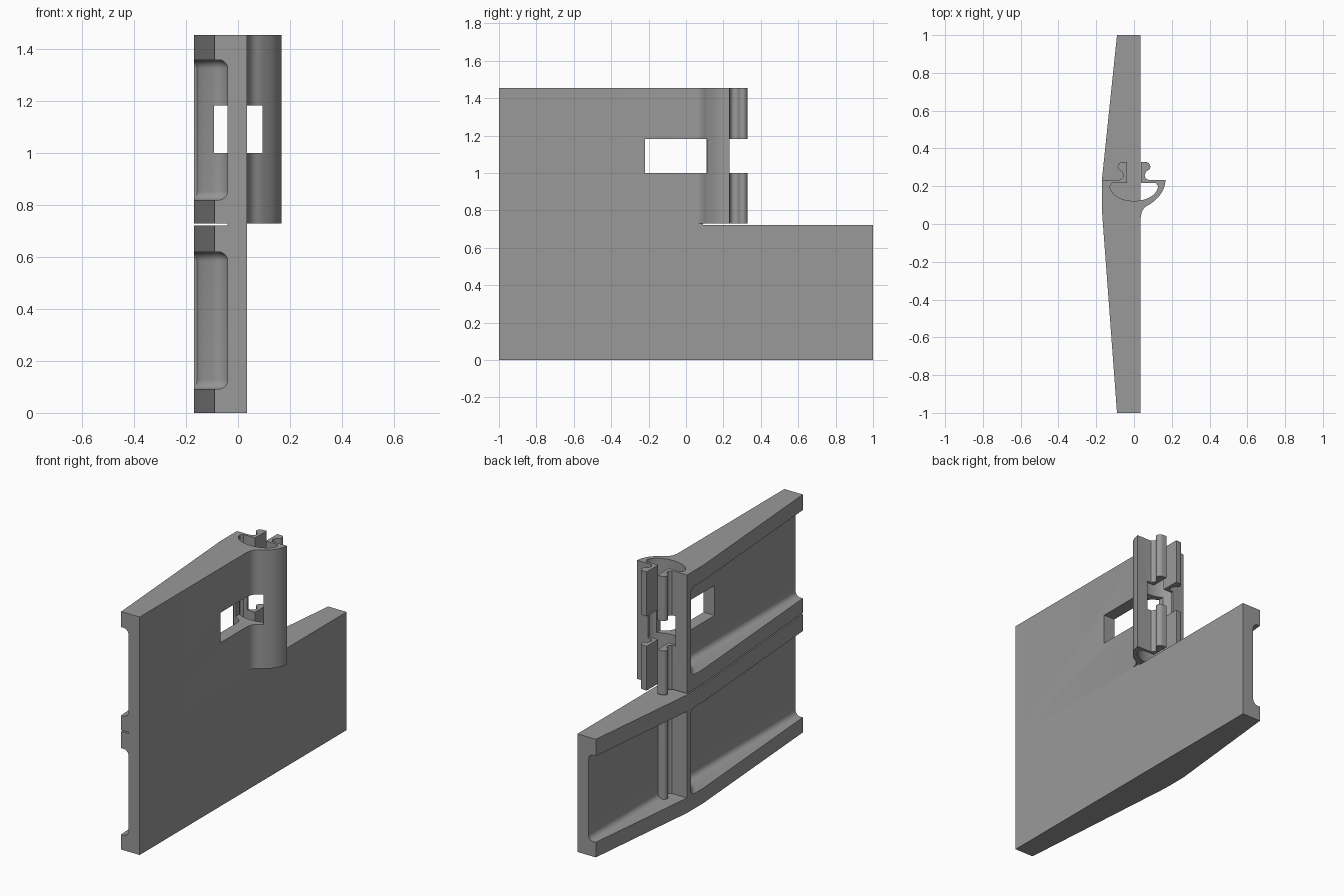
import bpy, bmesh, math
from mathutils import Vector

if "Cube" in bpy.data.objects:
    bpy.data.objects.remove(bpy.data.objects["Cube"], do_unlink=True)

grey = bpy.data.materials.new("plain grey")
grey.use_nodes = True
grey.diffuse_color = (0.32, 0.32, 0.32, 1)
grey.node_tree.nodes["Principled BSDF"].inputs["Base Color"].default_value = (0.32, 0.32, 0.32, 1)


def spline(points, steps=5):
    """Smooth curve through the points."""
    p = [Vector(q) for q in points]
    p = [2 * p[0] - p[1]] + p + [2 * p[-1] - p[-2]]
    out = []
    for a, b, c, d in zip(p, p[1:], p[2:], p[3:]):
        for i in range(steps):
            t = i / steps
            q = (2 * b + (c - a) * t + (2 * a - 5 * b + 4 * c - d) * t ** 2
                 + (3 * b - a - 3 * c + d) * t ** 3) / 2
            out.append((q.x, q.y))
    return out + [tuple(points[-1])]


def mirror(points):
    return [(-x, y) for x, y in reversed(points)]


def prism(name, outline, z0, z1, fillet=0):
    """Extrude a plan outline; optionally round its inner horizontal edges."""
    bm = bmesh.new()
    low = bm.faces.new([bm.verts.new((x, y, z0)) for x, y in outline])
    new = bmesh.ops.extrude_face_region(bm, geom=[low])["geom"]
    top = [v for v in new if isinstance(v, bmesh.types.BMVert)]
    bmesh.ops.translate(bm, verts=top, vec=(0, 0, z1 - z0))
    bmesh.ops.recalc_face_normals(bm, faces=bm.faces)
    if fillet:
        edges = [e for e in bm.edges
                 if abs(e.verts[0].co.z - e.verts[1].co.z) < 0.001
                 and all(v.co.x > -0.25 for v in e.verts)]
        bmesh.ops.bevel(bm, geom=edges, offset=fillet, segments=6, profile=0.5,
                        affect='EDGES', clamp_overlap=False)
        bmesh.ops.recalc_face_normals(bm, faces=bm.faces)
    mesh = bpy.data.meshes.new(name)
    bm.to_mesh(mesh)
    bm.free()
    mesh.materials.append(grey)
    obj = bpy.data.objects.new(name, mesh)
    bpy.context.collection.objects.link(obj)
    return obj


def activate(obj):
    bpy.ops.object.select_all(action='DESELECT')
    obj.select_set(True)
    bpy.context.view_layer.objects.active = obj


def cut(obj, cutter):
    activate(obj)
    mod = obj.modifiers.new("cut", 'BOOLEAN')
    mod.operation = 'DIFFERENCE'
    mod.solver = 'EXACT'
    mod.object = cutter
    bpy.ops.object.modifier_apply(modifier=mod.name)
    bpy.data.objects.remove(cutter, do_unlink=True)


WEB_R, WEB_L, LIP = 0.035, -0.04, 0.233

# Plan curves of the clip, right side; the left side mirrors them
jaw = spline([(WEB_R, 0.03), (0.042, 0.065), (0.06, 0.09), (0.095, 0.112),
              (0.135, 0.15), (0.158, 0.19), (0.168, LIP)])
hook = [(0.09, LIP)] + spline([(0.07, 0.235), (0.057, 0.252), (0.063, 0.275), (0.082, 0.29),
                               (0.086, 0.308), (0.074, 0.325), (0.05, 0.329)]) + [(0.036, 0.329)]
cavity_half = [(0.036, 0.217), (0.115, 0.217)]
cavity_half += [(0.127 * math.cos(a), 0.202 - 0.08 * math.sin(a))
                for a in [i * math.pi / 28 for i in range(14)]]

# Upper plate with the open clip at its end
clip = jaw + hook + cavity_half + [(0, 0.122)] + mirror(cavity_half) + mirror(hook)
upper = prism("upper_plate", [(WEB_R, -1)] + clip
              + [(-0.17, LIP), (-0.17, 0.075), (-0.09, -1)], 0.73, 1.455)

# Lower plate with tapering flanges
lower = prism("lower_plate", [(WEB_R, -1), (WEB_R, 1), (-0.09, 1), (-0.17, LIP),
                              (-0.17, 0.075), (-0.09, -1)], 0, 0.722)

# Recesses between the flanges, ending at the curved rib
rib_side = [(min(WEB_L, -x), y) for x, y in jaw[:-5]]
front_recess = [(-0.4, -1.2), (WEB_L, -1.2)] + rib_side + [(-0.2, 0.21), (-0.4, 0.21)]
back_recess = [(-0.4, LIP), (WEB_L, LIP), (WEB_L, 1.2), (-0.4, 1.2)]
cut(upper, prism("recess_cutter", front_recess, 0.82, 1.36, 0.035))
for outline in (front_recess, back_recess):
    cut(lower, prism("recess_cutter", outline, 0.092, 0.62, 0.035))

# Window through the web and the middle of the clip
cut(upper, prism("window_cutter", [(-0.092, -0.22), (0.095, -0.22),
                                   (0.095, 0.5), (-0.092, 0.5)], 1.0, 1.183))

# Hooked bead on the lower rib
bead = prism("lower_hook", mirror(hook) + [(-0.09, 0.222), (-0.036, 0.222)], 0.08, 0.63)

# Web strip joining the plates beside the slot
bridge = prism("web_bridge", [(WEB_L, -1), (WEB_R, -1), (WEB_R, 0.09), (WEB_L, 0.09)], 0.722, 0.73)

for obj in (upper, lower, bead, bridge):
    activate(obj)
    bpy.ops.object.shade_smooth_by_angle(angle=math.radians(30))
